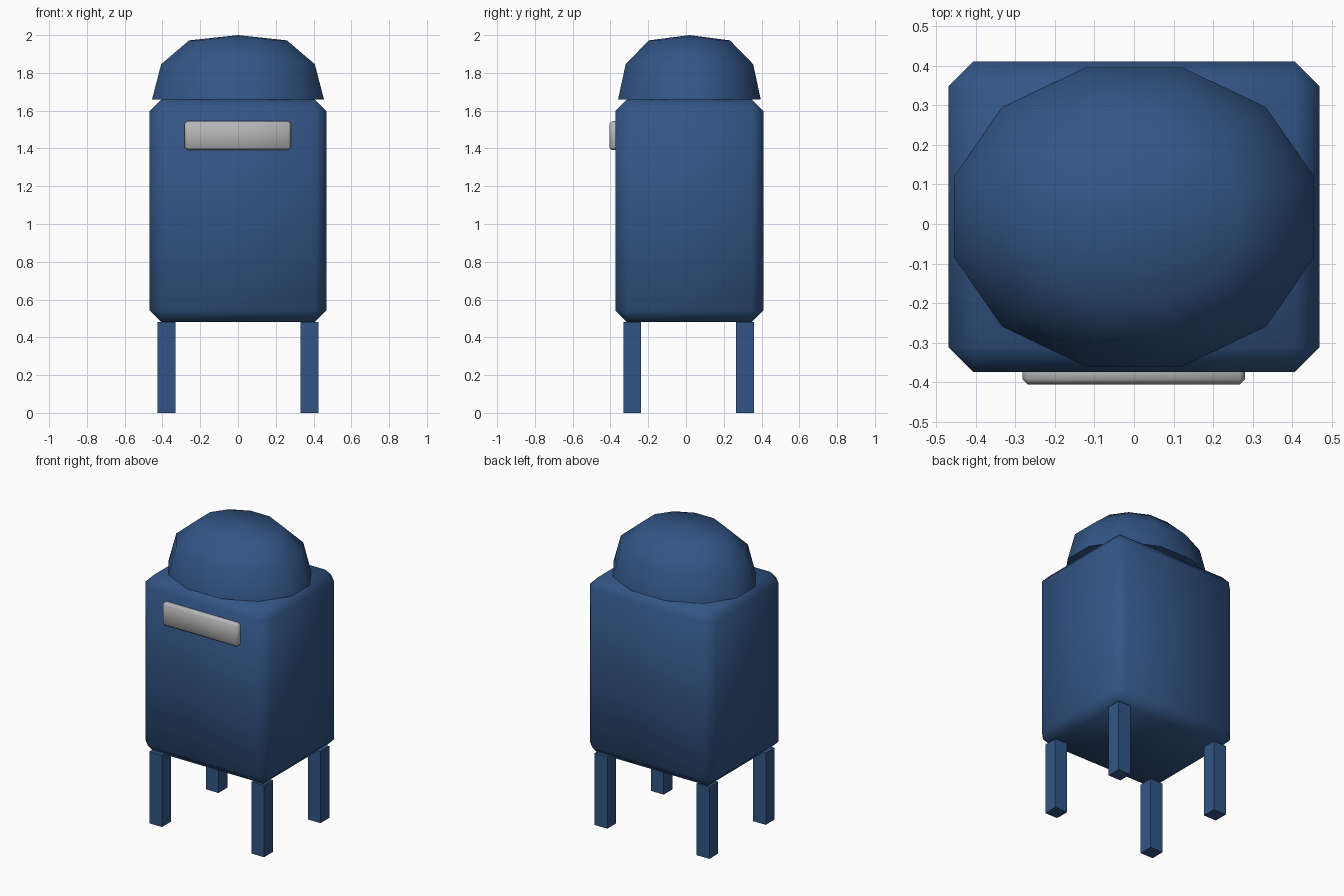
import bpy, bmesh, math
from mathutils import Vector

if "Cube" in bpy.data.objects:
    bpy.data.objects.remove(bpy.data.objects["Cube"])


def material(name, rgb):
    m = bpy.data.materials.new(name)
    m.diffuse_color = (*rgb, 1)
    m.use_nodes = True
    m.node_tree.nodes["Principled BSDF"].inputs["Base Color"].default_value = m.diffuse_color
    return m


blue = material("navy blue paint", (0.032, 0.091, 0.235))
grey = material("light grey metal", (0.47, 0.47, 0.48))


def finish(bm, name, mat, angle=None):
    bmesh.ops.recalc_face_normals(bm, faces=bm.faces)
    mesh = bpy.data.meshes.new(name)
    bm.to_mesh(mesh)
    bm.free()
    ob = bpy.data.objects.new(name, mesh)
    bpy.context.collection.objects.link(ob)
    mesh.materials.append(mat)
    if angle:
        bpy.ops.object.select_all(action='DESELECT')
        ob.select_set(True)
        bpy.context.view_layer.objects.active = ob
        bpy.ops.object.shade_smooth_by_angle(angle=math.radians(angle))
    return ob


def box(name, lo, hi, mat, bevel=0.0):
    lo, hi = Vector(lo), Vector(hi)
    bm = bmesh.new()
    bmesh.ops.create_cube(bm, size=1)
    bmesh.ops.scale(bm, vec=hi - lo, verts=bm.verts)
    bmesh.ops.translate(bm, vec=(lo + hi) / 2, verts=bm.verts)
    if bevel:
        bmesh.ops.bevel(bm, geom=bm.edges[:], offset=bevel, segments=1,
                        affect='EDGES', profile=0.5)
    return finish(bm, name, mat, 50 if bevel else None)


# Main box with chamfered, smooth-shaded edges
CY = 0.018
box("body", (-0.468, CY - 0.392, 0.48), (0.468, CY + 0.392, 1.66), blue, 0.062)

# Four square legs
for sx, side in ((-1, "left"), (1, "right")):
    for y, end in ((-0.284, "front"), (0.313, "back")):
        x, h = sx * 0.378, 0.047
        box(f"{end}_{side}_leg", (x - h, y - h, 0), (x + h, y + h, 0.48), blue)

# Metal plate over the slot
box("slot_plate", (-0.282, -0.405, 1.392), (0.28, -0.345, 1.545), grey, 0.013)

# Twelve-sided oval dome: rings of (radius, height), closed by an apex and a base
RINGS = [(0.471, 1.66), (0.421, 1.846), (0.268, 1.972)]
N, OVAL = 12, 0.83
bm = bmesh.new()
rings = []
for r, z in RINGS:
    angles = [math.radians(15 + 360 * i / N) for i in range(N)]
    rings.append([bm.verts.new((r * math.cos(a), CY + OVAL * r * math.sin(a), z))
                  for a in angles])
apex = bm.verts.new((0, CY, 2.0))
bm.faces.new(rings[0])
for i in range(N):
    j = (i + 1) % N
    for lower, upper in zip(rings, rings[1:]):
        bm.faces.new((lower[i], lower[j], upper[j], upper[i]))
    bm.faces.new((rings[-1][i], rings[-1][j], apex))
finish(bm, "dome_lid", blue, 50)
